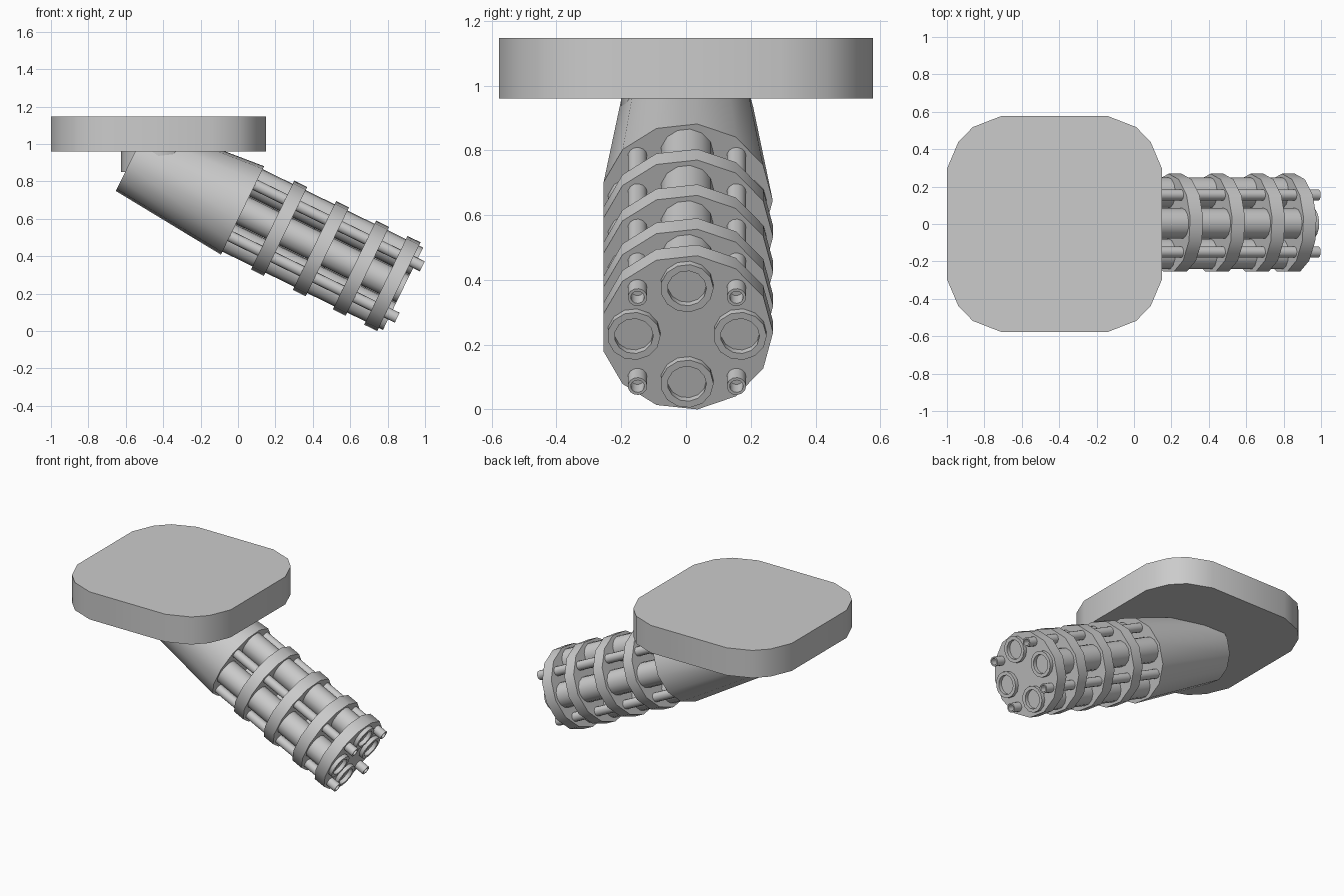
import bpy, bmesh
from math import sin, cos, pi, radians
from mathutils import Matrix, Vector

if "Cube" in bpy.data.objects:
    bpy.data.objects.remove(bpy.data.objects["Cube"])

# Gun frame: local z runs along the barrels, local x is world +y, local y points up
TILT = radians(26)
AXIS = Vector((cos(TILT), 0, -sin(TILT)))
SIDE = Vector((0, 1, 0))
GUN = Matrix((SIDE, AXIS.cross(SIDE), AXIS)).transposed().to_4x4()
GUN.translation = (0.024, 0.003, 0.645)


def finish(bm, name):
    bmesh.ops.recalc_face_normals(bm, faces=bm.faces)
    mesh = bpy.data.meshes.new(name)
    bm.to_mesh(mesh)
    bm.free()
    obj = bpy.data.objects.new(name, mesh)
    bpy.context.collection.objects.link(obj)
    bpy.ops.object.select_all(action='DESELECT')
    obj.select_set(True)
    bpy.context.view_layer.objects.active = obj
    bpy.ops.object.shade_smooth_by_angle(angle=radians(30))
    return obj


def lathe(name, profile, sides, offset=(0, 0), matrix=GUN):
    """Turn (radius, height) pairs around local z and cap both ends."""
    bm = bmesh.new()
    rings = [[bm.verts.new(matrix @ Vector((offset[0] + r * cos(2 * pi * i / sides),
                                            offset[1] + r * sin(2 * pi * i / sides), h)))
              for i in range(sides)] for r, h in profile]
    for a, b in zip(rings, rings[1:]):
        for i in range(sides):
            j = (i + 1) % sides
            bm.faces.new((a[i], a[j], b[j], b[i]))
    bm.faces.new(rings[0])
    bm.faces.new(rings[-1])
    return finish(bm, name)


# Ceiling plate with chamfer-rounded corners
quarter = [(0.575, 0.295), (0.515, 0.437), (0.437, 0.518), (0.285, 0.577)]
outline = (quarter + [(-x, y) for x, y in reversed(quarter)]
           + [(-x, -y) for x, y in quarter] + [(x, -y) for x, y in reversed(quarter)])
bm = bmesh.new()
base = bm.faces.new([bm.verts.new((x - 0.425, y, 0.96)) for x, y in outline])
top = bmesh.ops.extrude_face_region(bm, geom=[base], use_keep_orig=True)
bmesh.ops.translate(bm, vec=(0, 0, 0.187),
                    verts=[v for v in top['geom'] if isinstance(v, bmesh.types.BMVert)])
finish(bm, "ceiling_plate")

# Swivel post between plate and housing
lathe("swivel_post", [(0.2, 0.85), (0.2, 0.97)], 16,
      matrix=Matrix.Translation((-0.425, 0, 0)))

# Tapered housing
lathe("housing", [(0.205, -0.654), (0.265, 0)], 13)

# Barrel clamp discs
for k, front in enumerate((0.256, 0.505, 0.743, 0.93)):
    lathe(f"clamp_disc_{k + 1}", [(0.266, front - 0.077), (0.266, front)], 13)

# Four large barrels and four thin tubes, each with a bored muzzle
for k in range(4):
    a = k * pi / 2
    lathe(f"large_barrel_{k + 1}",
          [(0.082, -0.02), (0.082, 0.955), (0.06, 0.955), (0.06, 0.925)], 13,
          (0.164 * cos(a), 0.164 * sin(a)))
    a += pi / 4
    lathe(f"thin_tube_{k + 1}",
          [(0.03, -0.02), (0.03, 0.995), (0.021, 0.995), (0.021, 0.94)], 13,
          (0.216 * cos(a), 0.216 * sin(a)))
